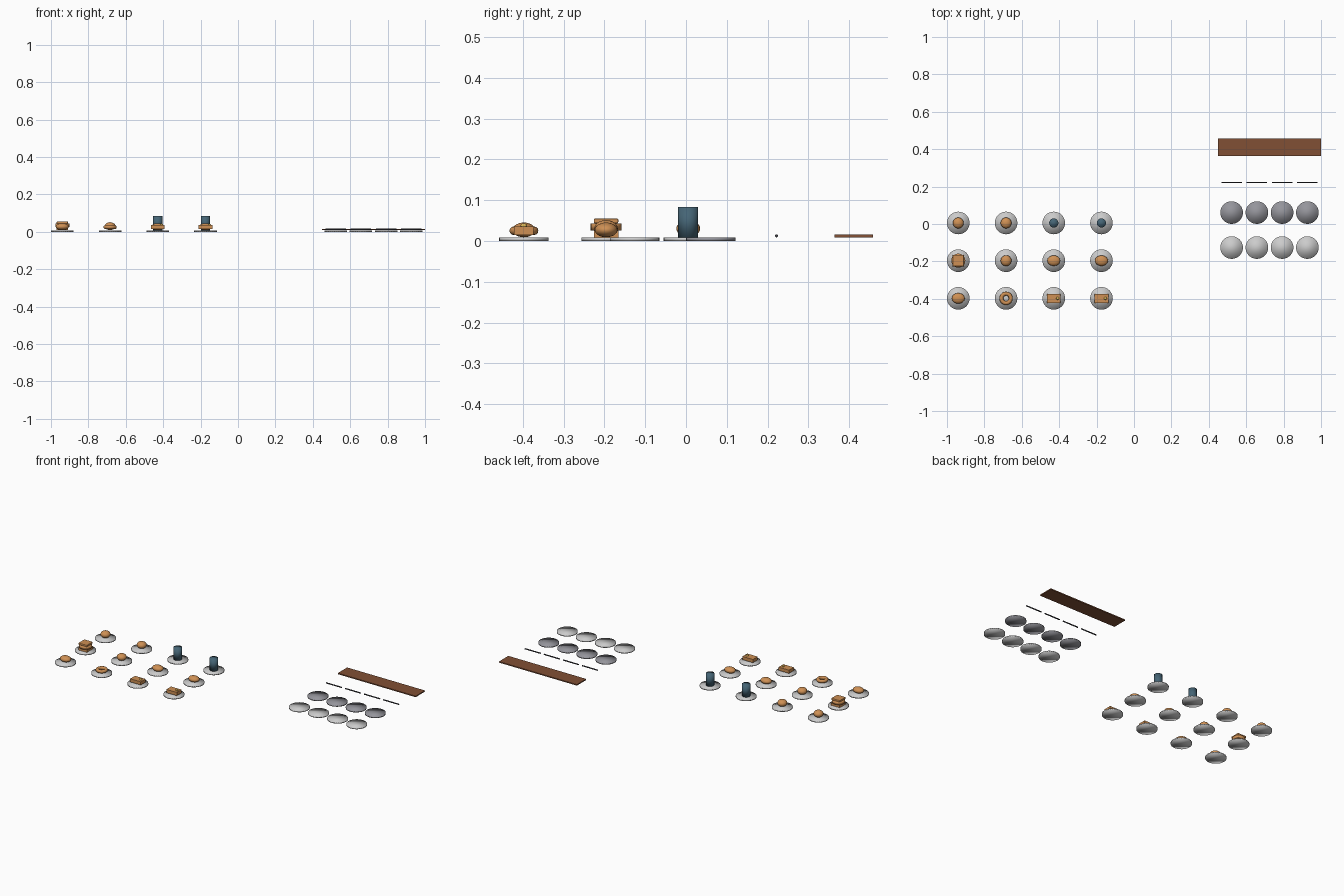
import bpy, math

if "Cube" in bpy.data.objects:
    bpy.data.objects.remove(bpy.data.objects["Cube"])


def material(name, color):
    m = bpy.data.materials.new(name)
    m.diffuse_color = (*color, 1)
    m.use_nodes = True
    m.node_tree.nodes["Principled BSDF"].inputs["Base Color"].default_value = m.diffuse_color
    return m


FOOD = material("baked", (0.62, 0.28, 0.09))
GLAZE = material("gold", (0.75, 0.5, 0.1))
CUP = material("dark_blue", (0.06, 0.13, 0.18))
WOOD = material("brown_wood", (0.22, 0.08, 0.035))
WHITE = material("white_plate", (0.75, 0.75, 0.72))
METAL = material("grey_metal", (0.3, 0.3, 0.33))
DARK = material("dark_metal", (0.05, 0.05, 0.06))


def finish(name, mat, smooth=True):
    ob = bpy.context.object
    ob.name = name
    ob.data.materials.append(mat)
    if smooth:
        bpy.ops.object.shade_smooth()
    return ob


def cylinder(name, x, y, z0, z1, r, mat):
    bpy.ops.mesh.primitive_cylinder_add(vertices=32, radius=r, depth=z1 - z0,
                                        location=(x, y, (z0 + z1) / 2))
    return finish(name, mat)


def box(name, x, y, z0, z1, sx, sy, mat):
    bpy.ops.mesh.primitive_cube_add(size=1, location=(x, y, (z0 + z1) / 2))
    bpy.context.object.scale = (sx, sy, z1 - z0)
    bpy.ops.object.transform_apply(location=False, rotation=False, scale=True)
    return finish(name, mat, False)


def ball(name, x, y, z, rx, ry, rz, mat):
    bpy.ops.mesh.primitive_uv_sphere_add(segments=24, ring_count=14, radius=1,
                                         location=(x, y, z))
    bpy.context.object.scale = (rx, ry, rz)
    bpy.ops.object.transform_apply(location=False, rotation=False, scale=True)
    return finish(name, mat)


# What sits on each serving plate
def bun(x, y):
    ball("round_bun", x, y, 0.030, 0.029, 0.029, 0.021, FOOD)


def loaf(x, y):
    ball("oval_loaf", x, y, 0.027, 0.035, 0.028, 0.018, FOOD)


def tumbler(x, y):
    cylinder("tumbler", x, y, 0.008, 0.083, 0.0245, CUP)


def sandwich(x, y):
    box("sandwich_base", x, y, 0.009, 0.026, 0.06, 0.06, FOOD)
    cylinder("sandwich_filling", x, y, 0.026, 0.043, 0.0375, FOOD)
    top = box("sandwich_top", x, y, 0.043, 0.055, 0.06, 0.06, FOOD)
    bevel = top.modifiers.new("soft_edges", 'BEVEL')
    bevel.width, bevel.segments = 0.003, 2


def ring(x, y):
    bpy.ops.mesh.primitive_torus_add(location=(x, y, 0.025), major_radius=0.025,
                                     minor_radius=0.0105, major_segments=32,
                                     minor_segments=12)
    finish("ring_pastry", FOOD)


def slice_cake(x, y):
    box("cake_slice", x, y, 0.014, 0.035, 0.074, 0.048, FOOD)
    ball("cake_topping", x + 0.021, y, 0.037, 0.008, 0.008, 0.006, GLAZE)


R, H = 0.0605, 0.008
columns = (-0.9395, -0.684, -0.429, -0.174)
rows = {
    0.0055: (bun, bun, tumbler, tumbler),
    -0.196: (sandwich, bun, loaf, loaf),
    -0.3975: (loaf, ring, slice_cake, slice_cake),
}
for y, items in rows.items():
    for x, make in zip(columns, items):
        cylinder("serving_plate", x, y, 0, H, R, WHITE)
        make(x, y)

# Spare plates and cutlery rods on the right
for i in range(4):
    x = 0.522 + 0.135 * i
    cylinder("white_plate", x, -0.126, 0, H, R, WHITE)
    cylinder("metal_plate", x, 0.061, 0, H, R, METAL)
    bpy.ops.mesh.primitive_cylinder_add(vertices=12, radius=0.0037, depth=0.11,
                                        location=(x, 0.222, 0.0125),
                                        rotation=(0, math.pi / 2, 0))
    finish("cutlery_rod", DARK)

# Long wooden serving board
box("serving_board", 0.725, 0.411, 0.009, 0.016, 0.55, 0.094, WOOD)
